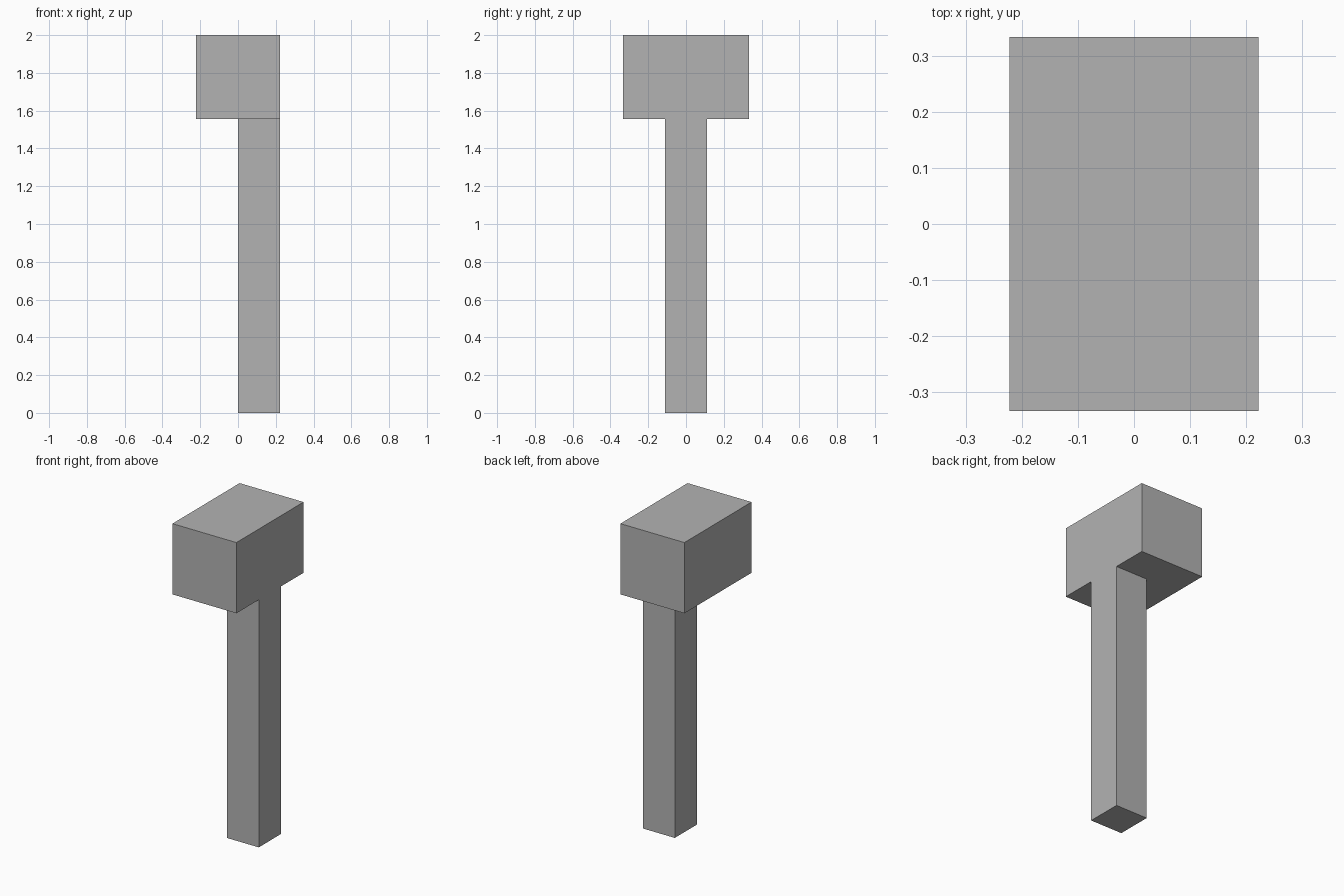
import bpy, bmesh

if "Cube" in bpy.data.objects:
    bpy.data.objects.remove(bpy.data.objects["Cube"])

U = 2 / 9  # grid unit of the design

grey = bpy.data.materials.new("plain grey")
grey.diffuse_color = (0.45, 0.45, 0.45, 1)
grey.use_nodes = True
grey.node_tree.nodes["Principled BSDF"].inputs["Base Color"].default_value = grey.diffuse_color


def box(name, lo, hi, open_top=False):
    """Axis-aligned box between two corners, given in grid units."""
    bm = bmesh.new()
    bmesh.ops.create_cube(bm, size=1)
    for v in bm.verts:
        v.co = [U * (a + (b - a) * (c + 0.5)) for a, b, c in zip(lo, hi, v.co)]
    bm.normal_update()
    if open_top:
        tops = [f for f in bm.faces if f.normal.z > 0.9]
        bmesh.ops.delete(bm, geom=tops, context='FACES_ONLY')
    mesh = bpy.data.meshes.new(name)
    bm.to_mesh(mesh)
    bm.free()
    mesh.materials.append(grey)
    obj = bpy.data.objects.new(name, mesh)
    bpy.context.collection.objects.link(obj)
    return obj


# Block head on top
box("head", (-1, -1.5, 7), (1, 1.5, 9))
# Square handle, flush with the right side of the head
box("handle", (0, -0.5, 0), (1, 0.5, 7), open_top=True)
